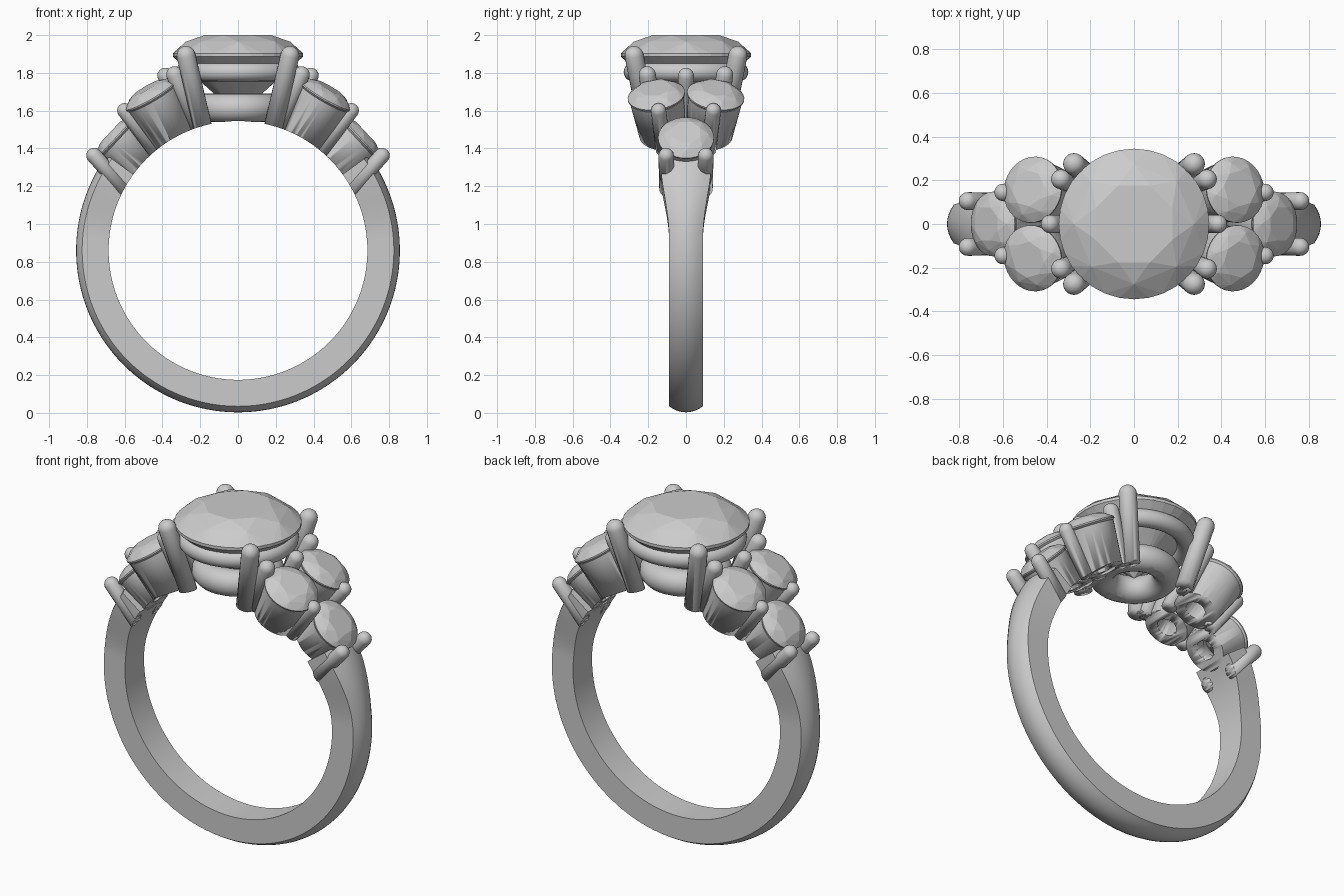
import bpy, bmesh
from math import sin, cos, pi, radians
from mathutils import Vector, Matrix

if "Cube" in bpy.data.objects:
    bpy.data.objects.remove(bpy.data.objects["Cube"])

CZ, RI, RO = 0.86, 0.685, 0.857   # finger hole centre height, inner and outer radius


def add(name, bm, smooth=True):
    bmesh.ops.recalc_face_normals(bm, faces=bm.faces)
    me = bpy.data.meshes.new(name)
    bm.to_mesh(me)
    bm.free()
    ob = bpy.data.objects.new(name, me)
    bpy.context.collection.objects.link(ob)
    ob.data.update()
    bpy.ops.object.select_all(action='DESELECT')
    bpy.context.view_layer.objects.active = ob
    ob.select_set(True)
    if smooth:
        bpy.ops.object.shade_smooth_by_angle(angle=radians(35))
    return ob


def frame(origin, axis):
    q = Vector(axis).normalized().to_track_quat('Z', 'Y')
    return Matrix.Translation(origin) @ q.to_matrix().to_4x4()


def loft(bm, rings, closed):
    n = len(rings[0])
    for i in range(len(rings) if closed else len(rings) - 1):
        a, b = rings[i], rings[(i + 1) % len(rings)]
        for j in range(n):
            bm.faces.new((a[j], a[(j + 1) % n], b[(j + 1) % n], b[j]))


def lathe(name, prof, mat, seg=32, closed=True):
    bm = bmesh.new()
    rings = [[bm.verts.new(mat @ Vector((r * cos(2 * pi * k / seg), r * sin(2 * pi * k / seg), z)))
              for k in range(seg)] for r, z in prof]
    loft(bm, rings, closed)
    if not closed:
        bm.faces.new(rings[0])
        bm.faces.new(rings[-1])
    return add(name, bm)


def cut(ob):
    m = ob.modifiers.new("finger_hole", 'BOOLEAN')
    m.operation, m.object, m.solver = 'DIFFERENCE', cutter, 'EXACT'
    bpy.ops.object.modifier_apply(modifier=m.name)


def prong(name, base, tip, r):
    base, tip = Vector(base), Vector(tip)
    h = (tip - base).length
    prof = [(r, 0)] + [(r * cos(t), h + r * sin(t)) for t in [i * pi / 2 / 6.2 for i in range(7)]]
    cut(lathe(name, prof, frame(base, tip - base), 20, False))


def gem(name, mat, R):
    # brilliant cut: table, crown facets, girdle and pavilion as a convex hull
    bm = bmesh.new()
    for n, r, z, off in ((8, .55, .30, 0), (8, .80, .20, .5), (32, 1, .02, 0), (32, 1, -.03, 0),
                         (8, .30, -.66, .5), (1, 0, -.90, 0)):
        for k in range(n):
            a = 2 * pi * (k + off) / n + pi / 8
            bm.verts.new(mat @ Vector((R * r * cos(a), R * r * sin(a), R * z)))
    bmesh.ops.convex_hull(bm, input=bm.verts)
    bmesh.ops.dissolve_limit(bm, angle_limit=radians(1), verts=bm.verts, edges=bm.edges)
    add(name, bm, False)


def cup(name, mat, R, rb, depth):
    prof = [(R - .008, -.015), (rb, -depth), (.055, -depth), (.055, -.13), (R - .03, -.015)]
    cut(lathe(name, prof, mat, 40))


def torus(name, z, R, r):
    prof = [(R + r * cos(2 * pi * i / 20), r * sin(2 * pi * i / 20)) for i in range(20)]
    return lathe(name, prof, Matrix.Translation((0, 0, z)), 64)


# finger hole cutter
cutter = lathe("finger_cutter", [(RI, -1), (RI, 1)], frame((0, 0, CZ), (0, 1, 0)), 160, False)
cutter.hide_render = True

# tapering band with domed outside
bm = bmesh.new()
rings = []
N = 120
for i in range(N + 1):
    d = 144 + i * (252 / N)
    rise = max(0, min(1, (90 - abs(d - 270) * -1 - 185) / 30))
    w = .09 + .045 * rise * rise * (3 - 2 * rise)
    sec = [(-w, RI), (-w, .825)]
    sec += [(w * t, RO - .032 * t * t) for t in (-.75, -.5, -.25, 0, .25, .5, .75)]
    sec += [(w, .825), (w, RI)]
    a = radians(d)
    rings.append([bm.verts.new((r * cos(a), y, CZ + r * sin(a))) for y, r in sec])
loft(bm, rings, False)
bm.faces.new(rings[0])
bm.faces.new(rings[-1])
add("band", bm)

# centre stone with its two support rings
gem("centre_stone", Matrix.Translation((0, 0, 1.8965)), .345)
torus("upper_ring", 1.805, .28, .05)
cut(torus("lower_ring", 1.615, .175, .076))

for sx in (-1, 1):
    # outer single stone on the shoulder
    m = frame((.645 * sx, 0, 1.455), (sx * .73, 0, .68))
    gem("shoulder_stone", m, .148)
    cup("shoulder_cup", m, .148, .115, .26)
    # prong between the paired stones
    prong("middle_prong", (.23 * sx, 0, 1.46), (.385 * sx, 0, 1.785), .042)
    for sy in (-1, 1):
        # paired side stones
        m = frame((.463 * sx, .157 * sy, 1.68), (.5 * sx, .14 * sy, .86))
        gem("side_stone", m, .153)
        cup("side_cup", m, .153, .115, .33)
        # prongs
        prong("centre_prong", (.175 * sx, .19 * sy, 1.46), (.275 * sx, .275 * sy, 1.892), .05)
        prong("inner_prong", (.20 * sx, .16 * sy, 1.47), (.335 * sx, .205 * sy, 1.79), .045)
        prong("side_prong", (.41 * sx, .115 * sy, 1.35), (.60 * sx, .145 * sy, 1.60), .04)
        prong("shoulder_prong", (.585 * sx, .10 * sy, 1.165), (.762 * sx, .105 * sy, 1.362), .041)

bpy.data.objects.remove(cutter)
